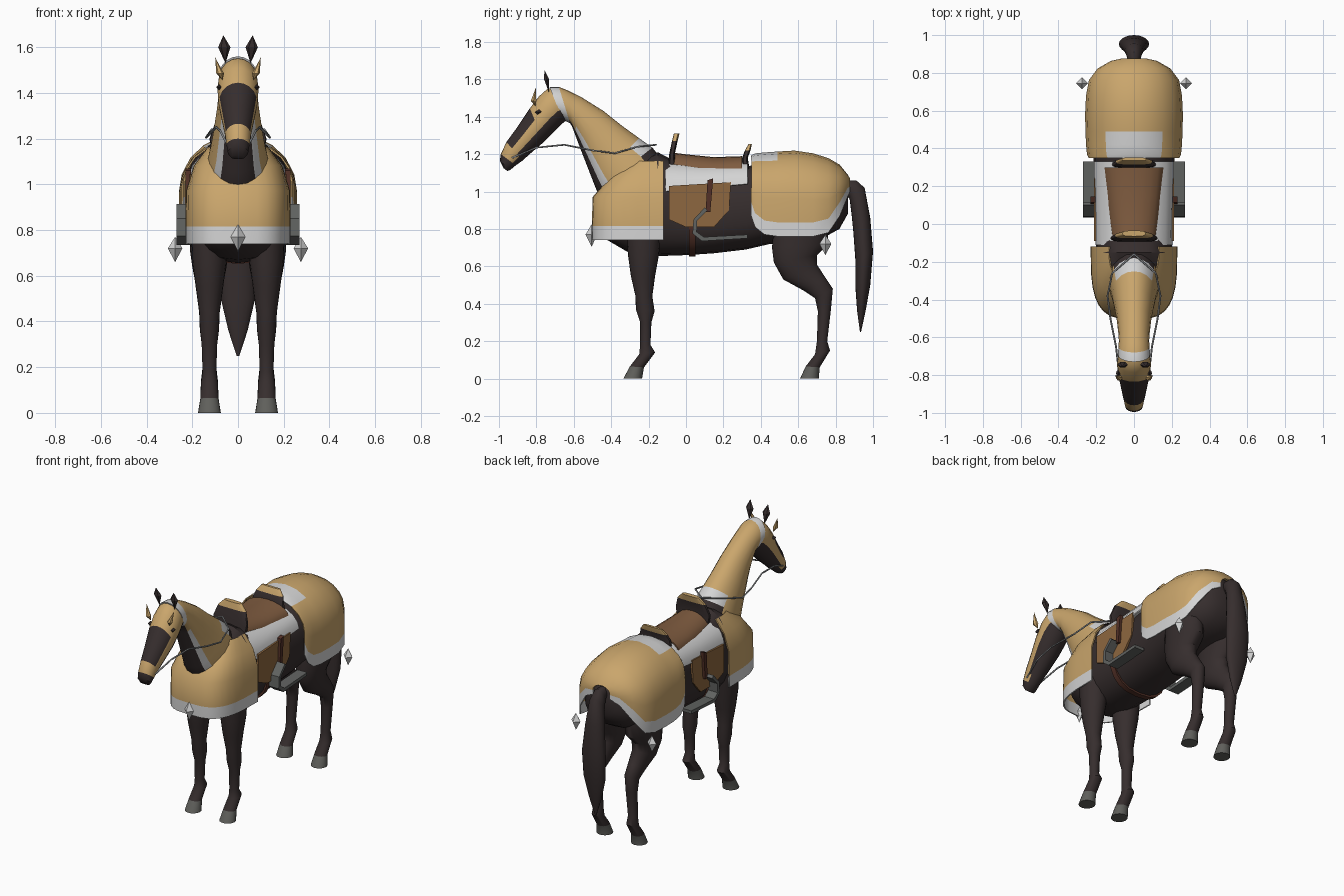
import bpy, bmesh
from math import sin, cos, pi, radians, copysign

cube = bpy.data.objects.get("Cube")
if cube:
    bpy.data.objects.remove(cube, do_unlink=True)

COLOURS = {
    "gold_cloth": (0.59, 0.38, 0.15),
    "dark_coat": (0.037, 0.027, 0.027),
    "silver_trim": (0.66, 0.66, 0.66),
    "seat_leather": (0.21, 0.105, 0.05),
    "flap_leather": (0.27, 0.135, 0.05),
    "strap_leather": (0.085, 0.03, 0.02),
    "stirrup_iron": (0.12, 0.125, 0.12),
    "hoof_grey": (0.115, 0.115, 0.105),
    "rein_grey": (0.27, 0.28, 0.29),
}
GOLD, DARK, SILVER, SEAT, FLAP, STRAP, IRON, HOOF, REIN = COLOURS
MATS = {}
for label, rgb in COLOURS.items():
    m = bpy.data.materials.new(label)
    m.use_nodes = True
    m.diffuse_color = (*rgb, 1)
    node = next(n for n in m.node_tree.nodes if n.type == "BSDF_PRINCIPLED")
    node.inputs["Base Color"].default_value = (*rgb, 1)
    node.inputs["Roughness"].default_value = 0.8
    MATS[label] = m
SIDES = (("left", 1), ("right", -1))
N = 20


def build(name, verts, faces, paints, sharp=40, thick=0):
    """Mesh object from points, with one material name per face."""
    used = list(dict.fromkeys(paints))
    bm = bmesh.new()
    vs = [bm.verts.new(v) for v in verts]
    for f, p in zip(faces, paints):
        face = bm.faces.new([vs[i] for i in f])
        face.material_index = used.index(p)
        face.smooth = True
    bmesh.ops.recalc_face_normals(bm, faces=bm.faces)
    for e in bm.edges:
        e.smooth = len(e.link_faces) == 2 and e.calc_face_angle() < radians(sharp)
    mesh = bpy.data.meshes.new(name)
    bm.to_mesh(mesh)
    bm.free()
    for p in used:
        mesh.materials.append(MATS[p])
    ob = bpy.data.objects.new(name, mesh)
    bpy.context.collection.objects.link(ob)
    if thick:
        mod = ob.modifiers.new("thickness", "SOLIDIFY")
        mod.thickness, mod.offset = thick, 0
    return ob


def skin(name, rows, paint, closed=True, thick=0, sharp=40):
    """Faces between successive rows of points; closed rows get end caps."""
    n, last = len(rows[0]), len(rows) - 1
    faces, paints = [], []
    for i in range(last):
        for j in range(n if closed else n - 1):
            k = (j + 1) % n
            faces.append((i * n + j, i * n + k, i * n + n + k, i * n + n + j))
            paints.append(paint(i, j))
    if closed:
        faces += [tuple(range(n)), tuple(range(last * n, last * n + n))]
        paints += [paint(0, 0), paint(last - 1, 0)]
    return build(name, [v for r in rows for v in r], faces, paints, sharp, thick)


def power(v, p):
    return copysign(abs(v) ** p, v) if abs(v) > 1e-6 else 0.0


def loft(name, rings, paint, x=0, p=1.0):
    """Tube of ellipses; ring = under point (y, z), top point (y, z), half width."""
    rows = []
    for y1, z1, y2, z2, w in rings:
        row = []
        for j in range(N):
            a = 2 * pi * j / N
            c, s = power(cos(a), p), power(sin(a), p)
            row.append((x + w * s, (y1 + y2) / 2 - c * (y2 - y1) / 2,
                        (z1 + z2) / 2 - c * (z2 - z1) / 2))
        rows.append(row)
    return skin(name, rows, lambda i, j: paint(i, min(j, N - 1 - j)))


def arch(name, rings, paint, wall=True):
    """Cloth draped over the back; ring = y, half width, top z, bottom z."""
    rows = []
    for y, w, zt, zb in rings:
        h = zt - zb
        zm = zb + 0.45 * h if wall else zb
        half = [(w, zb), (w, zb + min(0.075, 0.4 * h))] if wall else []
        half += [(w * cos(pi * k / 10), zm + (zt - zm) * sin(pi * k / 10)) for k in range(6)]
        half[-1] = (0, zt)
        row = half + [(-a, b) for a, b in reversed(half[:-1])]
        rows.append([(a, y, b) for a, b in row])
    return skin(name, rows, paint, closed=False, thick=0.008)


def plate(name, outline, x0, x1, paint):
    """Side outline (y, z) extruded across x."""
    return skin(name, [[(x, y, z) for y, z in outline] for x in (x0, x1)],
                lambda i, j: paint, sharp=25)


def diamond(name, c, rx, ry, top, bottom, paint, n=4):
    """Two pyramids on a shared belt, with free tip offsets."""
    belt = [(c[0] + rx * cos(2 * pi * i / n), c[1] + ry * sin(2 * pi * i / n), c[2])
            for i in range(n)]
    tips = [tuple(a + b for a, b in zip(c, t)) for t in (top, bottom)]
    faces = [(i, (i + 1) % n, n + t) for t in (0, 1) for i in range(n)]
    return build(name, belt + tips, faces, [paint] * len(faces), 20)


# Body
body = [(-.46, .80, .99, .08), (-.42, .74, 1.05, .15), (-.3, .67, 1.15, .195),
        (-.15, .655, 1.21, .2), (0, .66, 1.13, .2), (.15, .67, 1.11, .202),
        (.32, .69, 1.13, .212), (.45, .72, 1.17, .225), (.6, .73, 1.19, .23),
        (.73, .75, 1.15, .21), (.82, .8, 1.1, .16), (.865, .88, 1.05, .09)]
loft("body", [(y, b, y, t, w) for y, b, t, w in body], lambda i, k: DARK, p=0.8)


# Neck with dark throat, silver edging and collar
def neck_paint(i, k):
    if i == 7:
        return SILVER
    if k < 2:
        return DARK
    if k == 2 and i < 5:
        return SILVER
    if k >= 7 and i < 2:
        return (DARK, SILVER)[i]
    return GOLD


loft("neck", [(-.42, .92, -.12, 1.16, .14), (-.475, 1.0, -.18, 1.235, .13),
              (-.495, 1.05, -.25, 1.285, .118), (-.53, 1.14, -.34, 1.35, .105),
              (-.565, 1.23, -.44, 1.43, .092), (-.595, 1.31, -.56, 1.505, .083),
              (-.61, 1.35, -.63, 1.54, .08), (-.62, 1.365, -.68, 1.56, .083),
              (-.66, 1.385, -.73, 1.56, .084)], neck_paint)


# Head with cheek straps, forehead plate and nose band
def head_paint(i, k):
    if i >= 6 or k < 3:
        return DARK
    if i == 5:
        return GOLD
    if i >= 3:
        return GOLD if k in (4, 5) else DARK
    return GOLD if k >= 4 else DARK


loft("head", [(-.64, 1.38, -.70, 1.553, .078), (-.66, 1.365, -.74, 1.55, .085),
              (-.70, 1.325, -.785, 1.51, .09), (-.76, 1.265, -.835, 1.445, .085),
              (-.83, 1.205, -.905, 1.34, .068), (-.875, 1.165, -.96, 1.265, .056),
              (-.91, 1.14, -.99, 1.20, .05), (-.94, 1.115, -.995, 1.165, .045),
              (-.955, 1.11, -.975, 1.125, .03)], head_paint)

# Tail
loft("tail", [(.84, 1.0, .86, 1.06, .03), (.875, .96, .91, 1.06, .04),
              (.885, .88, .955, 1.02, .05), (.895, .78, .985, .86, .065),
              (.905, .64, 1.0, .68, .08), (.905, .5, .985, .5, .075),
              (.915, .36, .96, .36, .042), (.93, .25, .936, .25, .006)],
     lambda i, k: DARK)

front_leg = [(-.32, .8, -.13, .8, .08), (-.31, .66, -.145, .66, .075),
             (-.295, .55, -.165, .55, .06), (-.27, .44, -.18, .44, .045),
             (-.268, .37, -.168, .36, .042), (-.245, .3, -.185, .3, .034),
             (-.245, .18, -.19, .18, .03), (-.25, .13, -.165, .14, .037),
             (-.3, .065, -.225, .06, .04), (-.335, 0, -.235, 0, .05)]
rear_leg = [(.47, .82, .76, .82, .09), (.46, .7, .76, .72, .085),
            (.47, .62, .7, .66, .075), (.52, .53, .7, .61, .062),
            (.63, .47, .745, .54, .05), (.69, .43, .785, .48, .042),
            (.705, .36, .775, .37, .036), (.7, .2, .755, .2, .03),
            (.69, .13, .77, .15, .037), (.64, .065, .715, .06, .04),
            (.61, 0, .71, 0, .05)]
flap = [(-.09, 1.03), (-.09, .85), (0, .81), (.15, .81), (.23, .9), (.24, 1.05)]
leather = [(.115, 1.06), (.145, 1.07), (.13, .89), (.105, .89)]
stirrup = [(.10, .915), (.04, .85), (.035, .775), (.085, .735), (.33, .75),
           (.33, .77), (.095, .757), (.057, .785), (.06, .845), (.115, .9)]
rein = [(.05, -.93, 1.18), (.078, -.8, 1.235), (.095, -.65, 1.25), (.125, -.5, 1.22),
        (.14, -.38, 1.205), (.115, -.26, 1.24), (0, -.16, 1.25)]

# Mirrored parts
for side, s in SIDES:
    for part, rings in (("front_leg", front_leg), ("rear_leg", rear_leg)):
        end = len(rings) - 2
        loft(f"{side}_{part}", rings, lambda i, k: HOOF if i == end else DARK, x=s * .125)
    diamond(f"{side}_ear", (s * .06, -.745, 1.6), .027, .016,
            (s * .004, -.012, .052), (-s * .005, .012, -.07), DARK, 6)
    diamond(f"{side}_spike", (s * .078, -.815, 1.485), .017, .017,
            (s * .022, .012, .07), (-s * .01, .01, -.03), GOLD, 6)
    diamond(f"{side}_eye", (s * .083, -.79, 1.425), .012, .018,
            (0, .005, .014), (0, -.005, -.014), DARK, 8)
    diamond(f"{side}_rear_pendant", (s * .275, .745, .72), .032, .032,
            (0, 0, .05), (0, 0, -.06), SILVER)
    plate(f"{side}_saddle_flap", flap, s * .2, s * .213, FLAP)
    plate(f"{side}_stirrup_leather", leather, s * .205, s * .23, STRAP)
    plate(f"{side}_stirrup", stirrup, s * .2, s * .27, IRON)
    curve = bpy.data.curves.new(f"{side}_rein", "CURVE")
    curve.dimensions = "3D"
    curve.bevel_depth, curve.bevel_resolution = 0.005, 1
    line = curve.splines.new("POLY")
    line.points.add(len(rein) - 1)
    for pt, (x, y, z) in zip(line.points, rein):
        pt.co = (s * x, y, z, 1)
    curve.materials.append(MATS[REIN])
    bpy.context.collection.objects.link(bpy.data.objects.new(f"{side}_rein", curve))
diamond("front_pendant", (0, -.505, .77), .032, .032, (0, 0, .055), (0, 0, -.065), SILVER)

# Rump cloth with silver hem and top patch
arch("rump_cloth", [(.35, .235, 1.19, .87), (.37, .245, 1.2, .81), (.42, .25, 1.205, .77),
                    (.49, .253, 1.21, .76), (.58, .255, 1.215, .76), (.68, .25, 1.2, .76),
                    (.76, .235, 1.175, .78), (.82, .19, 1.14, .87),
                    (.86, .12, 1.09, .97), (.873, .06, 1.07, 1.0)],
     lambda i, j: SILVER if j in (0, 13) or (i < 3 and 5 <= j <= 8) else GOLD)

# Chest cloth with silver hem: stacked U-shaped rows
chest = [(.74, .225, -.5), (.815, .226, -.5), (.97, .224, -.495),
         (1.08, .19, -.4), (1.16, .13, -.29)]
skin("chest_cloth",
     [[(w * power(cos(pi * t / 16), .6), -.12 + (yf + .12) * power(sin(pi * t / 16), .6), z)
       for t in range(17)] for z, w, yf in chest],
     lambda i, j: SILVER if i == 0 else GOLD, closed=False, thick=0.008)

# Saddle
arch("saddle_cloth", [(-.11, .2, 1.175, 1.0), (.1, .204, 1.155, 1.02), (.33, .208, 1.165, 1.04)],
     lambda i, j: SILVER, wall=False)
arch("saddle_seat", [(-.08, .115, 1.205, 1.115), (.0, .125, 1.195, 1.11),
                     (.15, .14, 1.18, 1.105), (.3, .155, 1.185, 1.115)],
     lambda i, j: SEAT, wall=False)
loft("pommel", [(-.10, 1.12, -.05, 1.12, .11), (-.09, 1.2, -.06, 1.2, .125),
                (-.075, 1.27, -.045, 1.27, .1), (-.065, 1.31, -.035, 1.31, .06)],
     lambda i, k: GOLD if i == 2 else DARK, p=0.6)
loft("cantle", [(.295, 1.12, .34, 1.12, .12), (.3, 1.18, .33, 1.18, .11),
                (.315, 1.22, .345, 1.22, .095), (.335, 1.255, .352, 1.255, .065)],
     lambda i, k: GOLD if i == 2 else DARK, p=0.6)
loft("girth_strap", [(y, .652, y, 1.07, .204) for y in (.015, .05)],
     lambda i, k: STRAP, p=0.8)
